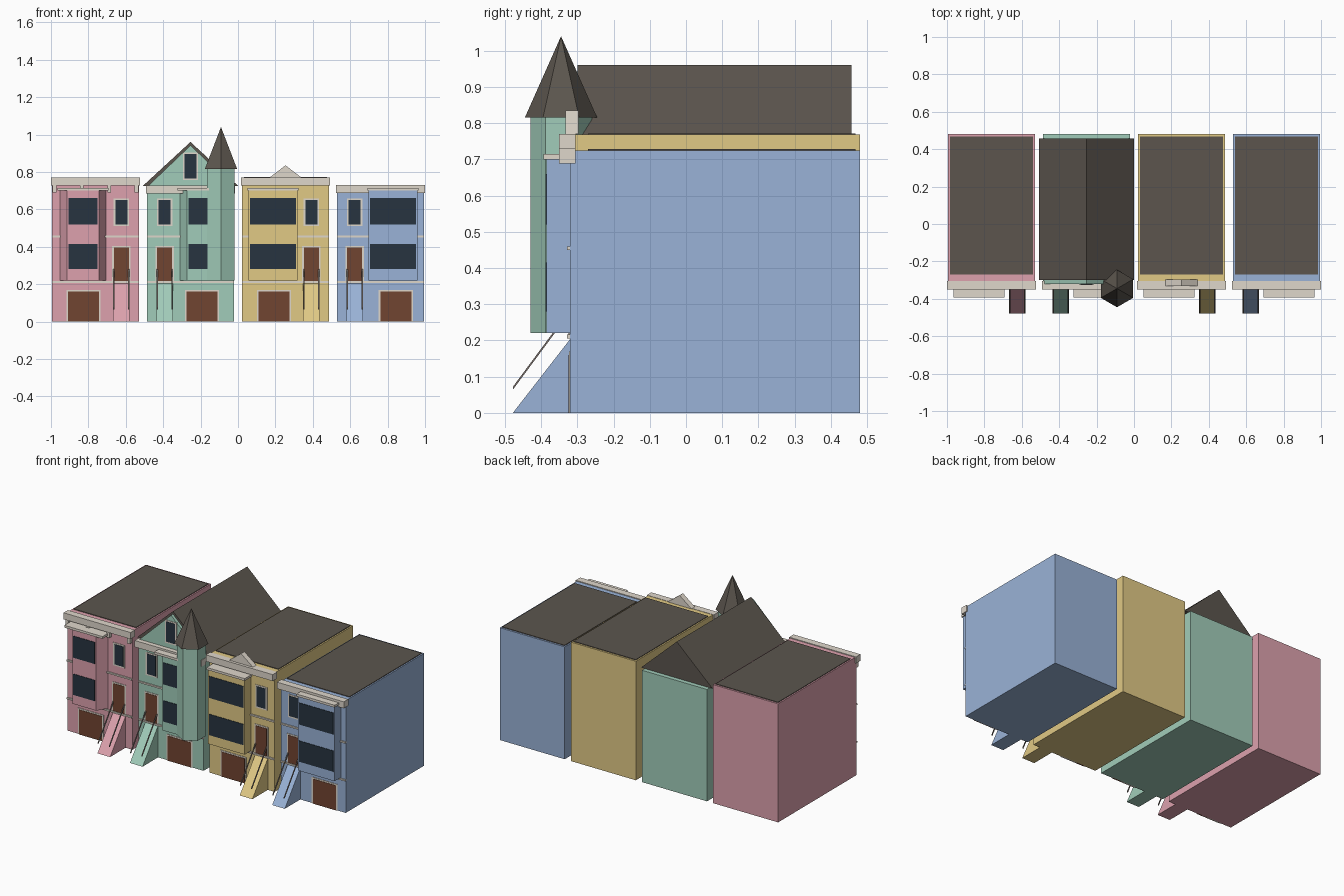
import bpy, math

if "Cube" in bpy.data.objects:
    bpy.data.objects.remove(bpy.data.objects["Cube"])


def material(name, rgb):
    m = bpy.data.materials.new(name)
    m.diffuse_color = [(c / 255) ** 2.2 for c in rgb] + [1]
    m.use_nodes = True
    m.node_tree.nodes["Principled BSDF"].inputs["Base Color"].default_value = m.diffuse_color
    return m


TRIM = material("cream_trim", (222, 214, 202))
ROOF = material("roof", (92, 86, 79))
GLASS = material("glass", (43, 55, 66))
WOOD = material("wood", (112, 70, 52))
RAIL = material("rail", (120, 110, 105))


def prism(name, base, top, mat):
    """Solid between two matching polygons."""
    n = len(base)
    faces = [tuple(range(n))[::-1], tuple(range(n, 2 * n))]
    faces += [(i, (i + 1) % n, n + (i + 1) % n, n + i) for i in range(n)]
    mesh = bpy.data.meshes.new(name)
    mesh.from_pydata(list(base) + list(top), [], faces)
    mesh.materials.append(mat)
    ob = bpy.data.objects.new(name, mesh)
    bpy.context.collection.objects.link(ob)
    # consistent outward normals
    import bmesh
    bm = bmesh.new()
    bm.from_mesh(mesh)
    bmesh.ops.recalc_face_normals(bm, faces=bm.faces)
    bm.to_mesh(mesh)
    bm.free()
    return ob


def plan(name, xy, z0, z1, mat):
    return prism(name, [(x, y, z0) for x, y in xy], [(x, y, z1) for x, y in xy], mat)


def front(name, xz, y0, y1, mat):
    return prism(name, [(x, y0, z) for x, z in xz], [(x, y1, z) for x, z in xz], mat)


def side(name, yz, x0, x1, mat):
    return prism(name, [(x0, y, z) for y, z in yz], [(x1, y, z) for y, z in yz], mat)


def box(name, cx, w, y0, y1, z0, z1, mat):
    a, b = cx - w / 2, cx + w / 2
    return plan(name, [(a, y0), (b, y0), (b, y1), (a, y1)], z0, z1, mat)


def framed(name, cx, w, z0, z1, mat, y=-0.32, sill=True):
    """Panel with a cream border around it."""
    t = 0.009
    box(name + "_frame", cx, w + 2 * t, y - 0.003, y + 0.005, z0 - (t if sill else 0), z1 + t, TRIM)
    box(name, cx, w, y - 0.005, y + 0.005, z0, z1, mat)


def house(name, cx, rgb, h, s, slanted, garage):
    """s is the side of the door: +1 right, -1 left."""
    wall = material(name + "_wall", rgb)
    door, bay = cx + s * 0.138, cx - s * 0.067
    box(name + "_body", cx, 0.464, -0.32, 0.48, 0, h, wall)

    # front bay with two windows and a cap
    c = 0.045 if slanted else 0
    xs = [bay - 0.13, bay - 0.13 + c, bay + 0.13 - c, bay + 0.13]
    ys = [-0.31, -0.385, -0.385, -0.31]
    plan(name + "_bay", list(zip(xs, ys)), 0.22, 0.70, wall)
    for i, (z0, z1) in enumerate([(0.28, 0.415), (0.52, 0.66)]):
        box(f"{name}_bay_window_{i}", bay, 0.155 if slanted else 0.245, -0.388, -0.38, z0, z1, GLASS)
    box(name + "_bay_cap", bay, 0.272, -0.393, -0.31, 0.70, 0.715, TRIM)

    # cornice and belt courses
    hc = min(h, 0.765)
    box(name + "_cornice", cx, 0.478, -0.35, -0.305, hc - 0.037, hc + 0.005, TRIM)
    for i, z in enumerate([0.211, 0.455]):
        box(f"{name}_belt_{i}", cx, 0.464, -0.328, -0.315, z - 0.005, z + 0.005, TRIM)

    # garage, entry door and upper window
    framed(name + "_garage_door", cx - s * garage, 0.165, 0, 0.16, WOOD, sill=False)
    framed(name + "_door", door, 0.08, 0.217, 0.395, WOOD, sill=False)
    framed(name + "_upper_window", door, 0.064, 0.52, 0.65, GLASS)

    # entry ramp and handrails
    side(name + "_stairs", [(-0.478, 0), (-0.315, 0), (-0.315, 0.21)], door - 0.045, door + 0.045, wall)
    for i in (-1, 1):
        x = door + i * 0.04
        side(f"{name}_handrail_{i}", [(-0.478, 0.064), (-0.478, 0.072), (-0.318, 0.288), (-0.318, 0.28)],
             x - 0.003, x + 0.003, RAIL)
    return wall


def flat_roof(name, cx, h):
    box(name + "_roof", cx, 0.446, -0.27, 0.468, h - 0.01, h + 0.004, ROOF)


X = [-0.762, -0.254, 0.254, 0.762]
house("pink_house", X[0], (220, 160, 172), 0.765, 1, True, 0.064)
green = house("green_house", X[1], (160, 203, 184), 0.722, -1, True, 0.062)
house("yellow_house", X[2], (224, 200, 132), 0.768, 1, False, 0.062)
house("blue_house", X[3], (152, 177, 214), 0.725, -1, False, 0.082)
for n, i, h in (("pink_house", 0, 0.765), ("yellow_house", 2, 0.768), ("blue_house", 3, 0.725)):
    flat_roof(n, X[i], h)

# brackets under the pink cornice
for i in range(4):
    box(f"pink_bracket_{i}", X[0] - 0.219 + i * 0.146, 0.02, -0.342, -0.315, 0.69, 0.73, TRIM)

# green gable roof, gable wall and attic window
g = X[1]
front("gable_roof", [(g - 0.255, 0.725), (g + 0.255, 0.725), (g, 0.96)], -0.30, 0.457, ROOF)
front("gable_wall", [(g - 0.232, 0.72), (g + 0.232, 0.72), (g, 0.942)], -0.32, -0.295, green)
framed("attic_window", g, 0.064, 0.765, 0.895, GLASS)


# six-sided corner turret
def hexagon(r):
    return [(-0.091 + r * math.sin(k * math.pi / 3), -0.345 + r * math.cos(k * math.pi / 3)) for k in range(6)]


plan("turret", hexagon(0.085), 0.22, 0.815, green)
bpy.ops.mesh.primitive_cone_add(vertices=6, radius1=0.1, radius2=0, depth=0.225, location=(-0.091, -0.345, 0.9275))
cone = bpy.context.object
cone.name = "turret_roof"
cone.data.materials.append(ROOF)

# small pediment on the yellow cornice
front("pediment", [(X[2] - 0.085, 0.77), (X[2] + 0.085, 0.77), (X[2], 0.835)], -0.332, -0.297, TRIM)
